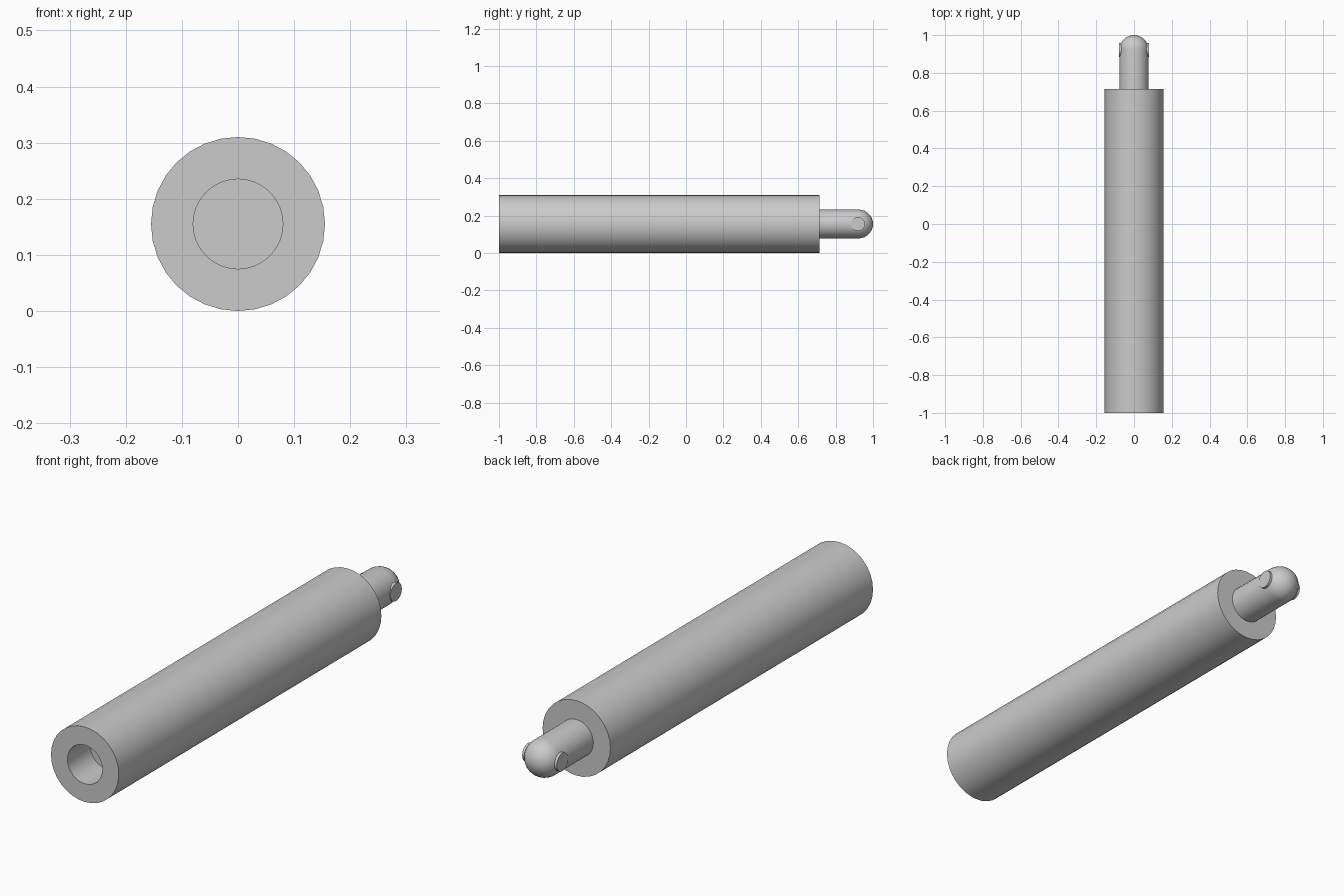
import bpy, bmesh, math
from mathutils import Vector, Matrix

cube = bpy.data.objects.get("Cube")
if cube:
    bpy.data.objects.remove(cube, do_unlink=True)

RADIUS, BORE, PIN, PEG = 0.155, 0.08, 0.077, 0.037
BODY_END, BORE_DEPTH = 0.715, 0.15
DOME_Y = 1 - PIN

# Plain grey finish
grey = bpy.data.materials.new("plain grey")
grey.use_nodes = True
colour = (0.6, 0.6, 0.6, 1)
grey.diffuse_color = colour
grey.node_tree.nodes["Principled BSDF"].inputs["Base Color"].default_value = colour


def finish(name, bm):
    """Turn a bmesh into a smooth object with sharp rims."""
    bmesh.ops.remove_doubles(bm, verts=bm.verts, dist=1e-5)
    bmesh.ops.recalc_face_normals(bm, faces=bm.faces)
    mesh = bpy.data.meshes.new(name)
    bm.to_mesh(mesh)
    bm.free()
    mesh.materials.append(grey)
    obj = bpy.data.objects.new(name, mesh)
    bpy.context.collection.objects.link(obj)
    bpy.ops.object.select_all(action='DESELECT')
    obj.select_set(True)
    bpy.context.view_layer.objects.active = obj
    bpy.ops.object.shade_smooth_by_angle(angle=math.radians(30))
    return obj


def lathe(name, profile, steps=32):
    """Spin (radius, y) points around the long axis."""
    bm = bmesh.new()
    verts = [bm.verts.new((0, y, RADIUS + r)) for r, y in profile]
    edges = [bm.edges.new(pair) for pair in zip(verts, verts[1:])]
    bmesh.ops.spin(bm, geom=verts + edges, cent=(0, 0, RADIUS), axis=(0, 1, 0),
                   angle=math.tau, steps=steps, use_merge=True)
    return finish(name, bm)


# Main cylinder with a blind socket in the front
lathe("body", [(0, BORE_DEPTH - 1), (BORE, BORE_DEPTH - 1), (BORE, -1),
               (RADIUS, -1), (RADIUS, BODY_END), (0, BODY_END)])

# Round-nosed pin at the back
angles = [math.pi / 2 * i / 8 for i in range(9)]
dome = [(PIN * math.cos(a), DOME_Y + PIN * math.sin(a)) for a in angles]
lathe("pin", [(0, BODY_END - 0.01), (PIN, BODY_END - 0.01)] + dome)

# Locking cross peg through the pin
bm = bmesh.new()
bmesh.ops.create_cone(bm, cap_ends=True, segments=32, radius1=PEG, radius2=PEG,
                      depth=0.158, matrix=Matrix.Translation(Vector((0, DOME_Y - 0.003, RADIUS)))
                      @ Matrix.Rotation(math.pi / 2, 4, 'Y'))
finish("cross_peg", bm)
